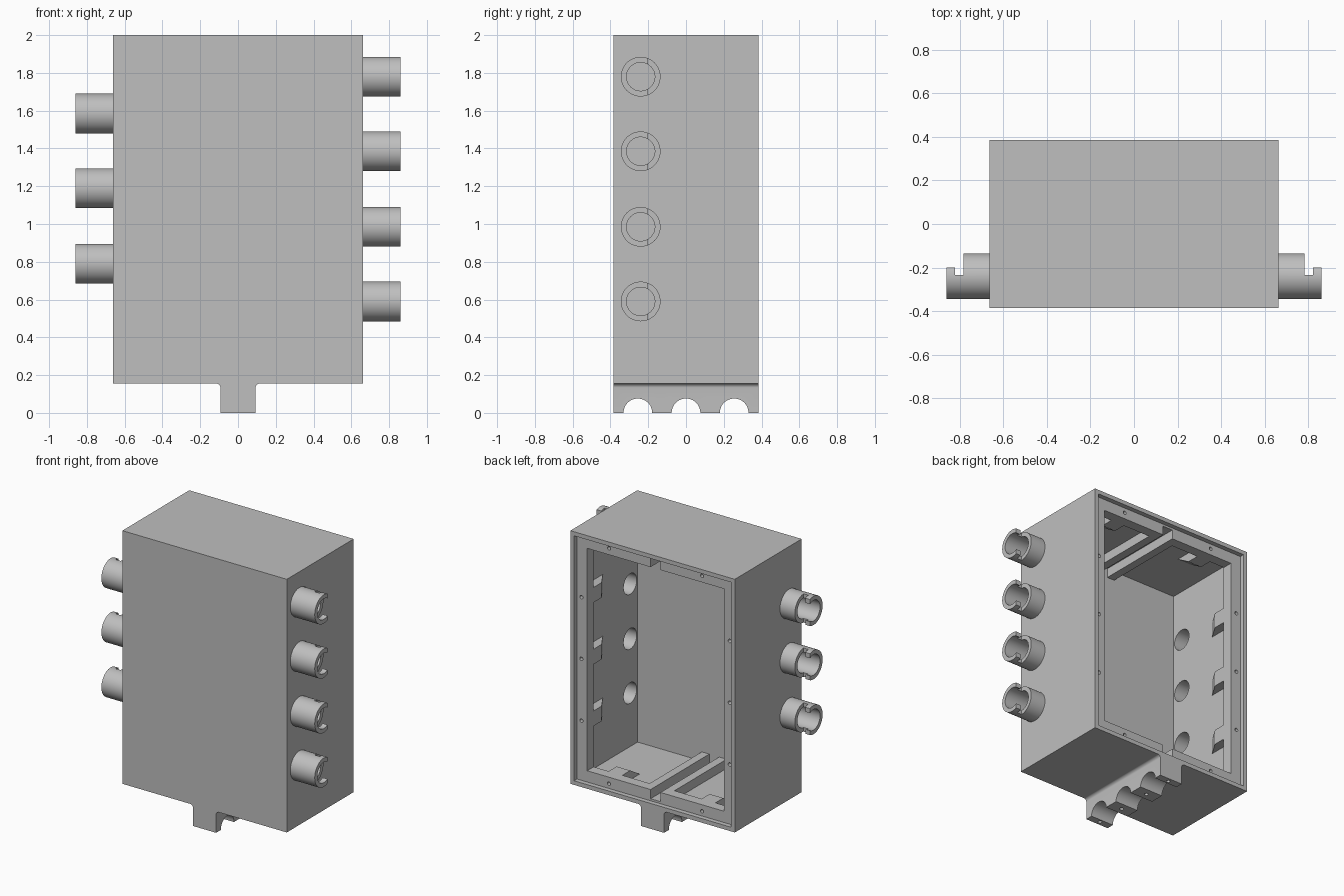
import bpy, bmesh, math
from mathutils import Vector

if "Cube" in bpy.data.objects:
    bpy.data.objects.remove(bpy.data.objects["Cube"], do_unlink=True)

GREY = (0.52, 0.52, 0.52, 1)
grey = bpy.data.materials.new("plain grey")
grey.use_nodes = True
grey.diffuse_color = GREY
grey.node_tree.nodes["Principled BSDF"].inputs["Base Color"].default_value = GREY

# Main dimensions
HX, HY = 0.663, 0.385        # half width and half depth of the case
Z0, Z1 = 0.155, 2.0          # case bottom and top
WALL, FRONT = 0.045, 0.06    # side and front wall thickness
RIM, LEDGE = 0.03, 0.112     # outer rim and total flange width
SEAT = HY - 0.034            # lid seat
FLANGE = SEAT - 0.075        # inner side of the flange
SLOT = 0.04                  # half width of the divider slot
TUBE_Y, TUBE_R, BORE = -0.24, 0.105, 0.075


def finish(name, bm):
    bmesh.ops.recalc_face_normals(bm, faces=bm.faces)
    mesh = bpy.data.meshes.new(name)
    bm.to_mesh(mesh)
    bm.free()
    mesh.materials.append(grey)
    ob = bpy.data.objects.new(name, mesh)
    bpy.context.collection.objects.link(ob)
    return ob


def prism(name, points, sweep):
    """Extrude a closed planar outline along a vector."""
    bm = bmesh.new()
    face = bm.faces.new([bm.verts.new(p) for p in points])
    out = bmesh.ops.extrude_face_region(bm, geom=[face])
    verts = [v for v in out["geom"] if isinstance(v, bmesh.types.BMVert)]
    bmesh.ops.translate(bm, verts=verts, vec=Vector(sweep))
    return finish(name, bm)


def box(name, x0, x1, y0, y1, z0, z1):
    x0, x1 = sorted((x0, x1))
    z0, z1 = sorted((z0, z1))
    return prism(name, [(x0, y0, z0), (x1, y0, z0), (x1, y1, z0), (x0, y1, z0)], (0, 0, z1 - z0))


def rod(name, start, sweep, radius, sides=48):
    """Cylinder from a start point along an axis vector."""
    turn = Vector((0, 0, 1)).rotation_difference(Vector(sweep))
    ring = []
    for i in range(sides):
        a = math.tau * i / sides
        ring.append(Vector(start) + turn @ Vector((radius * math.cos(a), radius * math.sin(a), 0)))
    return prism(name, ring, sweep)


def cut(target, *cutters):
    for cutter in cutters:
        cutter.hide_render = True
        mod = target.modifiers.new("cut", "BOOLEAN")
        mod.operation, mod.solver, mod.object = "DIFFERENCE", "EXACT", cutter
        bpy.context.view_layer.objects.active = target
        bpy.ops.object.modifier_apply(modifier=mod.name)
        bpy.data.objects.remove(cutter, do_unlink=True)


def smooth(ob):
    bpy.ops.object.select_all(action="DESELECT")
    ob.select_set(True)
    bpy.context.view_layer.objects.active = ob
    bpy.ops.object.shade_smooth_by_angle(angle=math.radians(30))


def inset_box(margin, y0, y1):
    return box("cutter", -HX + margin, HX - margin, y0, y1, Z0 + margin, Z1 - margin)


# Case: hollow, open at the back, with a stepped rim and a flange
case = box("case", -HX, HX, -HY, HY, Z0, Z1)
cut(case,
    inset_box(WALL, -HY + FRONT, FLANGE),
    inset_box(LEDGE, FLANGE - 0.1, HY + 0.1),
    inset_box(RIM, SEAT, HY + 0.1),
    box("cutter", -SLOT, SLOT, FLANGE - 0.05, SEAT + 0.01, Z0 + WALL, Z1 - WALL))

# Screw positions around the flange
side_z = (1.52, 1.07, 0.62)
end_x = (0.375, -0.375)
MID = 0.065
screws = [(s * (HX - MID), z) for s in (1, -1) for z in side_z]
screws += [(x, z) for x in end_x for z in (Z0 + MID, Z1 - MID)]
for x, z in screws:
    cut(case, rod("cutter", (x, SEAT + 0.02, z), (0, -0.12, 0), 0.013, 16))

# Cable ports: four on the left, three on the right
ports = [(1, z) for z in (1.78, 1.385, 0.985, 0.59)]
ports += [(-1, z) for z in (1.585, 1.19, 0.79)]
for i, (s, z) in enumerate(ports):
    cut(case, rod("cutter", (s * (HX - 0.1), TUBE_Y, z), (s * 0.2, 0, 0), BORE))
    tube = rod(f"port_tube_{i + 1}", (s * HX, TUBE_Y, z), (s * (0.86 - HX), 0, 0), TUBE_R)
    cut(tube,
        rod("cutter", (s * (HX - 0.1), TUBE_Y, z), (s * 0.4, 0, 0), BORE),
        # bayonet slot with a hooked lip
        box("cutter", s * 0.783, s * 0.822, -0.235, 0, z - 0.2, z + 0.2),
        box("cutter", s * 0.81, s * 0.9, -0.2, 0, z - 0.2, z + 0.2))
    smooth(tube)
smooth(case)

# Screw bosses with a ramp down to the wall
HALF, BOSS_END, RAMP_END = 0.055, HY - 0.2, HY - 0.31
profile = [(WALL, FLANGE), (LEDGE, FLANGE), (LEDGE, BOSS_END), (WALL, RAMP_END)]
for s in (1, -1):
    for i, z in enumerate(side_z):
        outline = [(s * (HX - d), y, z - HALF) for d, y in profile]
        prism(f"side_boss_{s}_{i}", outline, (0, 0, 2 * HALF))
for i, x in enumerate(end_x):
    prism(f"bottom_boss_{i}", [(x - HALF, y, Z0 + d) for d, y in profile], (2 * HALF, 0, 0))
    prism(f"top_boss_{i}", [(x - HALF, y, Z1 - d) for d, y in profile], (2 * HALF, 0, 0))

# Divider guide ribs along the floor and the ceiling
for s in (1, -1):
    for name, za, zb in (("floor", Z0 + WALL, Z0 + LEDGE), ("ceiling", Z1 - WALL, Z1 - LEDGE)):
        box(f"{name}_rib_{s}", s * SLOT, s * (SLOT + 0.06), -HY + FRONT, FLANGE, za, zb)

# Foot rail with filleted roots, three arches and pilot holes
FOOT, FIL = 0.093, 0.022
root = []
for i in range(9):
    a = math.pi / 2 * i / 8
    root.append((FOOT + FIL - FIL * math.cos(a), Z0 - FIL + FIL * math.sin(a)))
root = [(FOOT, 0)] + [(FOOT + FIL - FIL * math.cos(math.pi / 2 * i / 8),
                       Z0 - FIL + FIL * math.sin(math.pi / 2 * i / 8)) for i in range(9)]
outline = [(x, -HY, z) for x, z in root] + [(-x, -HY, z) for x, z in reversed(root)]
foot = prism("foot_rail", outline, (0, 2 * HY, 0))
for y in (-0.255, 0, 0.255):
    cut(foot, rod("cutter", (-0.2, y, 0), (0.4, 0, 0), 0.076))
for y in (-0.355, -0.128, 0.128, 0.355):
    cut(foot, rod("cutter", (0, y, -0.05), (0, 0, 0.12), 0.014, 16))
smooth(foot)
